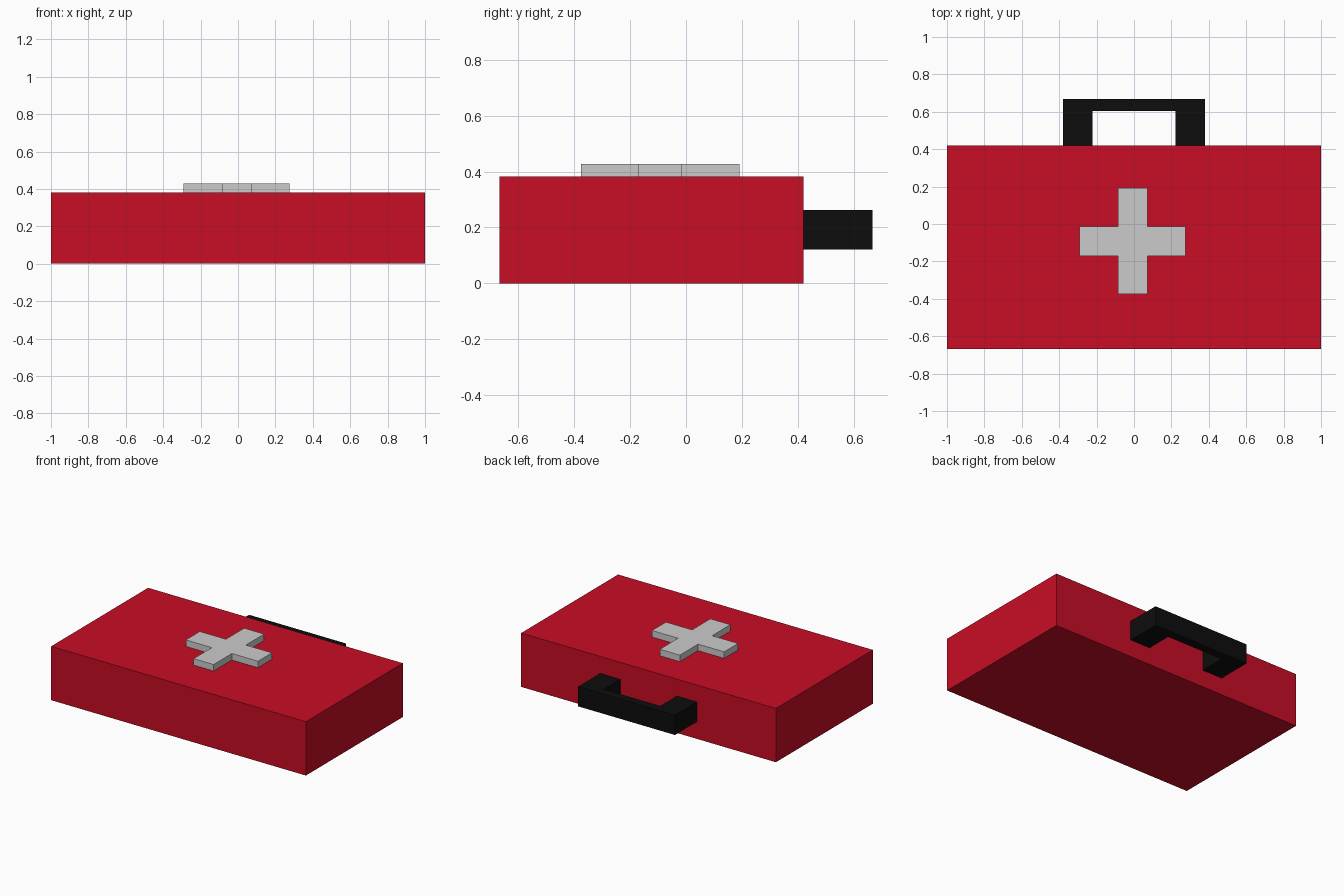
import bpy, bmesh

if "Cube" in bpy.data.objects:
    bpy.data.objects.remove(bpy.data.objects["Cube"])


def prism(name, outline, z0, z1, color=None):
    """Extrude a counter-clockwise XY outline from z0 to z1."""
    bm = bmesh.new()
    face = bm.faces.new([bm.verts.new((x, y, z0)) for x, y in outline])
    ext = bmesh.ops.extrude_face_region(bm, geom=[face], use_keep_orig=True)
    top = [v for v in ext["geom"] if isinstance(v, bmesh.types.BMVert)]
    bmesh.ops.translate(bm, verts=top, vec=(0, 0, z1 - z0))
    bmesh.ops.recalc_face_normals(bm, faces=bm.faces)
    mesh = bpy.data.meshes.new(name)
    bm.to_mesh(mesh)
    bm.free()
    obj = bpy.data.objects.new(name, mesh)
    bpy.context.collection.objects.link(obj)
    if color:
        mat = bpy.data.materials.new(name + "_colour")
        mat.diffuse_color = (*color, 1)
        mat.use_nodes = True
        mat.node_tree.nodes["Principled BSDF"].inputs["Base Color"].default_value = mat.diffuse_color
        mesh.materials.append(mat)
    return obj


BACK, TOP = 0.42, 0.382

# Case body
prism("case_body", [(-1, -0.667), (1, -0.667), (1, BACK), (-1, BACK)],
      0, TOP, (0.58, 0.004, 0.018))

# Carry handle: U shape standing off the back face
right = [(0.38, BACK), (0.38, 0.667)]
inner = [(-0.222, 0.605), (-0.222, BACK)]
left = [(-x, y) for x, y in reversed(right)]
prism("carry_handle", right + left + [(x, y) for x, y in reversed(inner)]
      + [(-x, y) for x, y in inner], 0.122, 0.262, (0.004, 0.004, 0.004))

# Raised cross on the lid: one arm rotated four times
cx, cy, w, r = -0.007, -0.092, 0.0785, 0.2835
arm = [(w, -w), (r, -w), (r, w)]
cross = []
for _ in range(4):
    cross += [(cx + x, cy + y) for x, y in arm]
    arm = [(-y, x) for x, y in arm]
prism("lid_cross", cross, TOP, 0.428)
